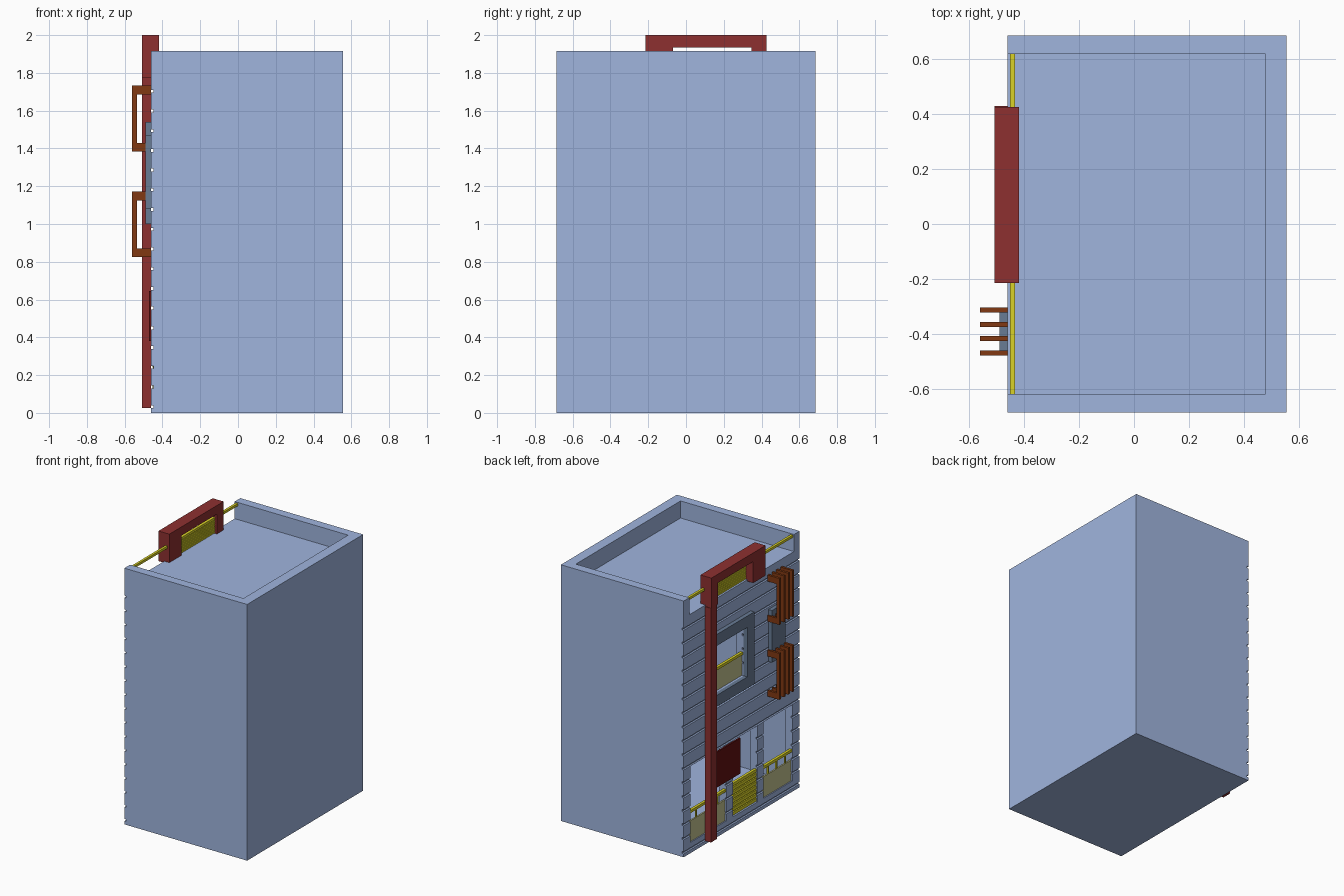
import bpy, bmesh
from mathutils import Vector

if "Cube" in bpy.data.objects:
    bpy.data.objects.remove(bpy.data.objects["Cube"])


def material(name, rgb):
    m = bpy.data.materials.new(name)
    m.diffuse_color = (*rgb, 1)
    m.use_nodes = True
    m.node_tree.nodes["Principled BSDF"].inputs["Base Color"].default_value = m.diffuse_color
    return m


BLUE = material("wall_blue", (0.35, 0.46, 0.73))
SLATE = material("slate", (0.14, 0.20, 0.30))
RED = material("sign_red", (0.27, 0.03, 0.03))
DARK = material("curtain_red", (0.12, 0.005, 0.005))
RUST = material("rust", (0.22, 0.04, 0.006))
YELLOW = material("rail_yellow", (0.70, 0.65, 0.02))
PALE = material("pale_panel", (0.55, 0.55, 0.28))


def boxes(name, specs, mat=None):
    """One object from boxes given as (x0, x1, y0, y1, z0, z1)."""
    bm = bmesh.new()
    for x0, x1, y0, y1, z0, z1 in specs:
        vs = bmesh.ops.create_cube(bm, size=1)["verts"]
        size = Vector((x1 - x0, y1 - y0, z1 - z0))
        mid = Vector((x0 + x1, y0 + y1, z0 + z1)) / 2
        for v in vs:
            v.co = v.co * size + mid
    me = bpy.data.meshes.new(name)
    bm.to_mesh(me)
    bm.free()
    ob = bpy.data.objects.new(name, me)
    bpy.context.collection.objects.link(ob)
    if mat:
        me.materials.append(mat)
    return ob


def prism(name, outline, y0, y1, mat):
    """Extrude an x-z outline along y."""
    bm = bmesh.new()
    f = bm.faces.new([bm.verts.new((x, y0, z)) for x, z in outline])
    ext = bmesh.ops.extrude_face_region(bm, geom=[f])["geom"]
    bmesh.ops.translate(bm, vec=(0, y1 - y0, 0),
                        verts=[v for v in ext if isinstance(v, bmesh.types.BMVert)])
    bmesh.ops.recalc_face_normals(bm, faces=bm.faces)
    me = bpy.data.meshes.new(name)
    bm.to_mesh(me)
    bm.free()
    me.materials.append(mat)
    ob = bpy.data.objects.new(name, me)
    bpy.context.collection.objects.link(ob)
    return ob


def cut(target, specs):
    cutter = boxes("cutter", specs)
    cutter.hide_render = True
    mod = target.modifiers.new("cut", "BOOLEAN")
    mod.operation, mod.solver, mod.object = "DIFFERENCE", "EXACT", cutter
    bpy.context.view_layer.objects.active = target
    bpy.ops.object.modifier_apply(modifier=mod.name)
    bpy.data.objects.remove(cutter)


F = -0.46  # facade plane

# hollow building with sunken roof, open parapet on the facade, and board grooves
body = boxes("building", [(F, 0.555, -0.685, 0.685, 0, 1.915)], BLUE)
cut(body, [(-0.40, 0.478, -0.62, 0.62, 0.06, 1.73)])
cut(body, [(-0.6, 0.478, -0.618, 0.618, 1.787, 2.1)])
cut(body, [(-0.6, -0.447, -0.8, 0.8, 0.025 + i * 0.1044, 0.04 + i * 0.1044)
           for i in range(17)])
# shop windows, doorway and upper window
cut(body, [(-0.6, -0.3, 0.18, 0.605, 0.08, 0.65),
           (-0.6, -0.3, -0.187, 0.10, 0.08, 0.65),
           (-0.6, -0.3, -0.60, -0.26, 0.08, 0.65),
           (-0.6, -0.3, -0.025, 0.345, 1.085, 1.455)])

# tall sign post and roof arch
boxes("sign_post", [(-0.507, F, 0.36, 0.43, 0.025, 1.775)], RED)
arch = boxes("sign_arch", [(-0.508, -0.418, -0.214, 0.426, 1.775, 2.0)], RED)
cut(arch, [(-0.6, -0.3, -0.068, 0.347, 1.7, 1.935)])

# roof rail and slats inside the arch
boxes("roof_rail", [(-0.451, -0.433, -0.618, 0.618, 1.89, 1.908)], YELLOW)
boxes("roof_slats", [(-0.449, -0.435, -0.068, 0.347, 1.79 + i * 0.0165, 1.802 + i * 0.0165)
                     for i in range(6)], YELLOW)

# upper window frame with balcony panel
frame = boxes("window_frame", [(-0.49, F, -0.108, 0.43, 1.0, 1.54)], SLATE)
cut(frame, [(-0.6, -0.3, -0.025, 0.345, 1.085, 1.455)])
boxes("window_panel", [(-0.445, -0.435, -0.025, 0.345, 1.085, 1.24)], PALE)
boxes("window_rail", [(-0.452, -0.432, -0.025, 0.345, 1.24, 1.26)], YELLOW)

# slate board between the brackets
boxes("wall_board", [(-0.49, F, -0.478, -0.315, 1.08, 1.47)], SLATE)

# two sets of C-shaped brackets
for s, z0 in enumerate((0.825, 1.385)):
    z1 = z0 + 0.347
    outline = [(F, z0), (-0.56, z0), (-0.56, z1), (F, z1), (F, z1 - 0.047),
               (-0.535, z1 - 0.047), (-0.535, z0 + 0.045), (F, z0 + 0.045)]
    for i in range(4):
        y = -0.469 + i * 0.052
        prism(f"bracket_{s}_{i}", outline, y - 0.009, y + 0.009, RUST)

# shop window panels with handrails
for name, y0, y1 in (("left", 0.18, 0.605), ("right", -0.60, -0.26)):
    boxes(name + "_panel", [(-0.452, -0.44, y0 + 0.005, y1 - 0.005, 0.08, 0.235)], PALE)
    posts = [(-0.451, -0.441, y - 0.006, y + 0.006, 0.235, 0.30)
             for y in (y0 + (y1 - y0) * k for k in (0.2, 0.5, 0.8))]
    boxes(name + "_rail", [(-0.456, -0.436, y0, y1, 0.295, 0.315)] + posts, YELLOW)

# slatted half door and red curtain above
boxes("half_door", [(-0.453, -0.437, -0.187, 0.10, 0.085 + i * 0.031, 0.108 + i * 0.031)
                    for i in range(8)], YELLOW)
boxes("half_door_back", [(-0.439, -0.433, -0.187, 0.10, 0.085, 0.325)], YELLOW)
boxes("door_curtain", [(-0.472, F, 0.03, 0.36, 0.38, 0.645)], DARK)
